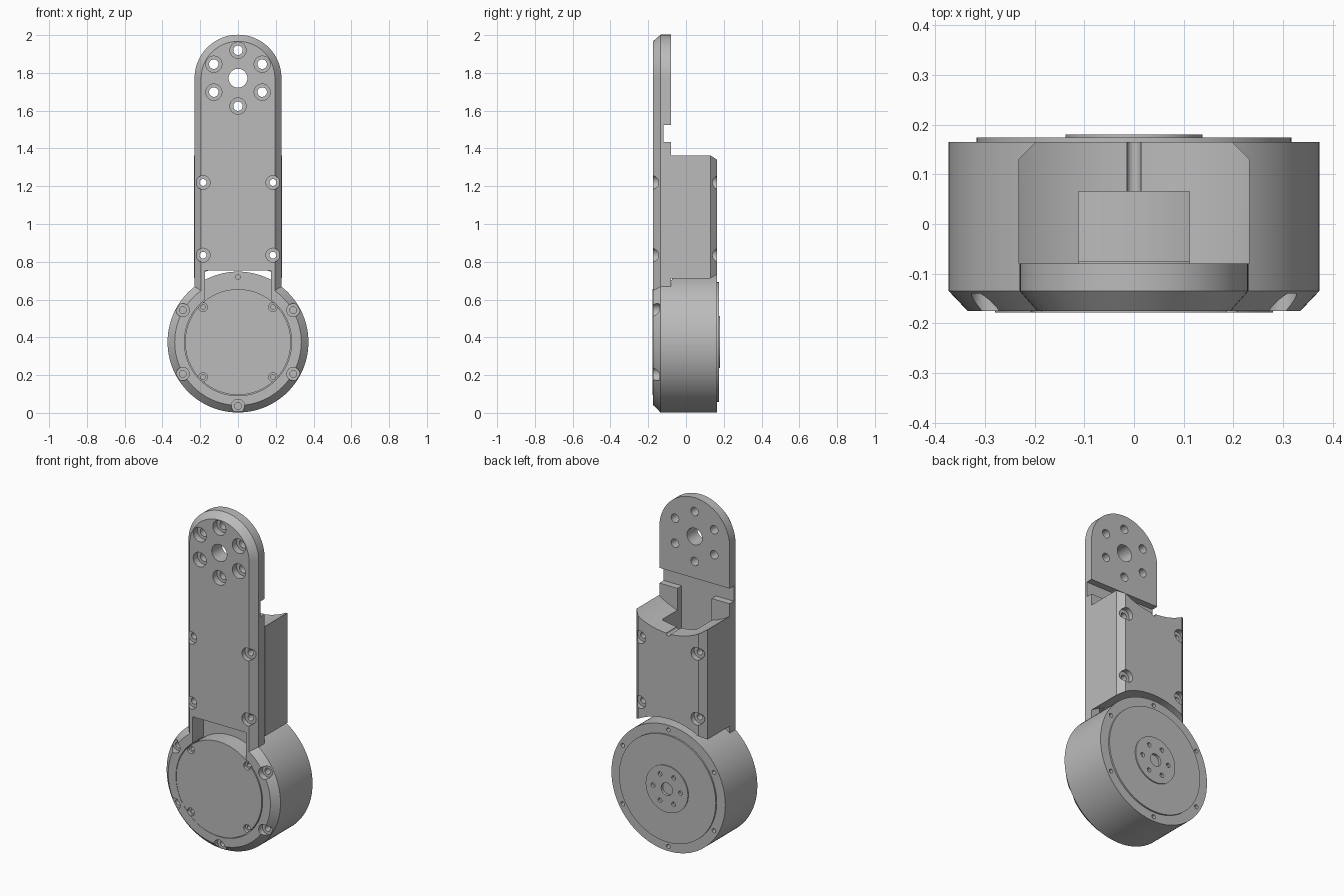
import bpy
import bmesh
from math import sin, cos, pi, radians

if "Cube" in bpy.data.objects:
    bpy.data.objects.remove(bpy.data.objects["Cube"])

grey = bpy.data.materials.new("light grey")
grey.use_nodes = True
grey.diffuse_color = (0.5, 0.5, 0.5, 1)
grey.node_tree.nodes["Principled BSDF"].inputs["Base Color"].default_value = grey.diffuse_color

HUB = 0.375      # height of the motor axis
TIP = 1.772      # height of the upper joint axis
FRONT, BACK = -0.175, 0.165


def circle(r, x=0, z=HUB, n=96):
    return [(x + r * cos(2 * pi * i / n), z + r * sin(2 * pi * i / n)) for i in range(n)]


def rect(w, z0, z1):
    return [(w, z0), (w, z1), (-w, z1), (-w, z0)]


def stadium(w, z0, zc, n=48):
    arc = [(w * cos(pi * i / n), zc + w * sin(pi * i / n)) for i in range(n + 1)]
    return [(w, z0)] + arc + [(-w, z0)]


def loft(bm, sections):
    """Skin a closed solid through outlines given as (points, y)."""
    rings = [[bm.verts.new((x, y, z)) for x, z in pts] for pts, y in sections]
    n = len(rings[0])
    for a, b in zip(rings, rings[1:]):
        for i in range(n):
            j = (i + 1) % n
            bm.faces.new((a[i], a[j], b[j], b[i]))
    bm.faces.new(rings[0])
    bm.faces.new(rings[-1])


def solid(name, *lofts):
    bm = bmesh.new()
    for sections in lofts:
        loft(bm, sections)
    bmesh.ops.recalc_face_normals(bm, faces=bm.faces)
    mesh = bpy.data.meshes.new(name)
    bm.to_mesh(mesh)
    bm.free()
    mesh.materials.append(grey)
    obj = bpy.data.objects.new(name, mesh)
    bpy.context.scene.collection.objects.link(obj)
    return obj


def combine(obj, operation, *lofts):
    tool = solid("tool", *lofts)
    mod = obj.modifiers.new("bool", "BOOLEAN")
    mod.operation, mod.solver, mod.object = operation, "EXACT", tool
    bpy.context.view_layer.update()
    result = bpy.data.meshes.new_from_object(
        obj.evaluated_get(bpy.context.evaluated_depsgraph_get()))
    obj.modifiers.clear()
    obj.data = result
    bpy.data.objects.remove(tool)


def drill(x, z, r, y0, y1):
    return [(circle(r, x, z, 24), y0), (circle(r, x, z, 24), y1)]


def counterbore(x, z, r, big, face, step, end):
    """Wide from the face to the step, then narrow to the end."""
    return [(circle(s, x, z, 24), y) for s, y in
            ((big, face), (big, step), (r, step), (r, end))]


def polar(r, degrees, z=HUB):
    return r * cos(radians(degrees)), z + r * sin(radians(degrees))


def box(w, z0, z1, y0, y1):
    return [(rect(w, z0, z1), y0), (rect(w, z0, z1), y1)]


# Front cover: long chamfered plate merged with the motor ring
cover = solid("front_cover", [(stadium(0.195, 0.5, TIP), FRONT),
                              (stadium(0.23, 0.5, TIP), -0.135),
                              (stadium(0.23, 0.5, TIP), -0.08)])
combine(cover, "UNION", [(circle(0.335), FRONT), (circle(0.373), -0.135),
                         (circle(0.373), -0.075)])
combine(cover, "DIFFERENCE", [(circle(0.284), -0.3), (circle(0.284), 0)])
combine(cover, "DIFFERENCE", box(0.175, 0.5, 0.755, -0.3, 0))      # cable window
combine(cover, "DIFFERENCE", box(0.4, 1.435, 1.525, -0.12, 0))     # rear recess
combine(cover, "DIFFERENCE", box(0.112, 0.8, 1.48, -0.12, 0))      # cable channel

frame_bolts = [(s * 0.185, z) for s in (-1, 1) for z in (0.835, 1.22)]
rim_bolts = [polar(0.338, a) for a in (30, 150, 210, 270, 330)]
joint_bolts = [polar(0.148, 30 + 60 * i, TIP) for i in range(6)]
combine(cover, "DIFFERENCE",
        drill(0, TIP, 0.05, -0.3, 0),
        *[counterbore(x, z, 0.025, 0.043, -0.3, -0.135, 0) for x, z in joint_bolts],
        *[counterbore(x, z, 0.018, 0.037, -0.3, -0.147, 0) for x, z in frame_bolts],
        *[counterbore(x, z, 0.018, 0.035, -0.3, -0.14, -0.1) for x, z in rim_bolts])

# Rear housing: chamfered block hollowed around both joints
housing = solid("rear_housing", [(rect(0.233, 0.6, 1.5), -0.08),
                                 (rect(0.233, 0.6, 1.5), 0.13),
                                 (rect(0.198, 0.6, 1.5), BACK)])
combine(housing, "DIFFERENCE", *[[(circle(0.41, 0, z), -0.3), (circle(0.41, 0, z), 0.3)]
                                 for z in (HUB, 1.70)])
combine(housing, "DIFFERENCE", box(0.112, 0.5, 1.6, -0.2, 0.065))
combine(housing, "DIFFERENCE", drill(0, 1.29, 0.014, 0.03, 0.3))
combine(housing, "DIFFERENCE",
        *[counterbore(x, z, 0.018, 0.037, 0.3, 0.135, -0.2) for x, z in frame_bolts])

# Motor body with bolt holes in its rear rim
motor = solid("motor_body", [(circle(0.373), -0.075), (circle(0.373), BACK)])
combine(motor, "DIFFERENCE", drill(0, 0.72, 0.012, -0.2, -0.05),
        *[drill(*polar(0.345, 30 + 60 * i), 0.012, 0.13, 0.3) for i in range(6)])

# Motor front cap with four screw recesses
cap = solid("motor_cap", [(circle(0.28), -0.178), (circle(0.28), -0.07)])
combine(cap, "DIFFERENCE",
        *[counterbore(sx * 0.185, HUB + sz * 0.185, 0.012, 0.023, -0.3, -0.16, -0.13)
          for sx in (-1, 1) for sz in (-1, 1)])

# Rear rotor disc and raised output hub
rotor = solid("rotor_disc", [(circle(0.317), 0.16), (circle(0.317), 0.174)])
combine(rotor, "DIFFERENCE", [(circle(0.138), 0.1), (circle(0.138), 0.3)])
hub = solid("output_hub", [(circle(0.138), 0.15), (circle(0.138), 0.18)])
combine(hub, "DIFFERENCE", drill(0, HUB, 0.037, 0.16, 0.3),
        *[drill(*polar(0.09, 60 * i), 0.013, 0.16, 0.3) for i in range(6)])

for obj in (cover, housing, motor, cap, rotor, hub):
    bpy.ops.object.select_all(action="DESELECT")
    obj.select_set(True)
    bpy.context.view_layer.objects.active = obj
    bpy.ops.object.shade_smooth_by_angle(angle=radians(25))
